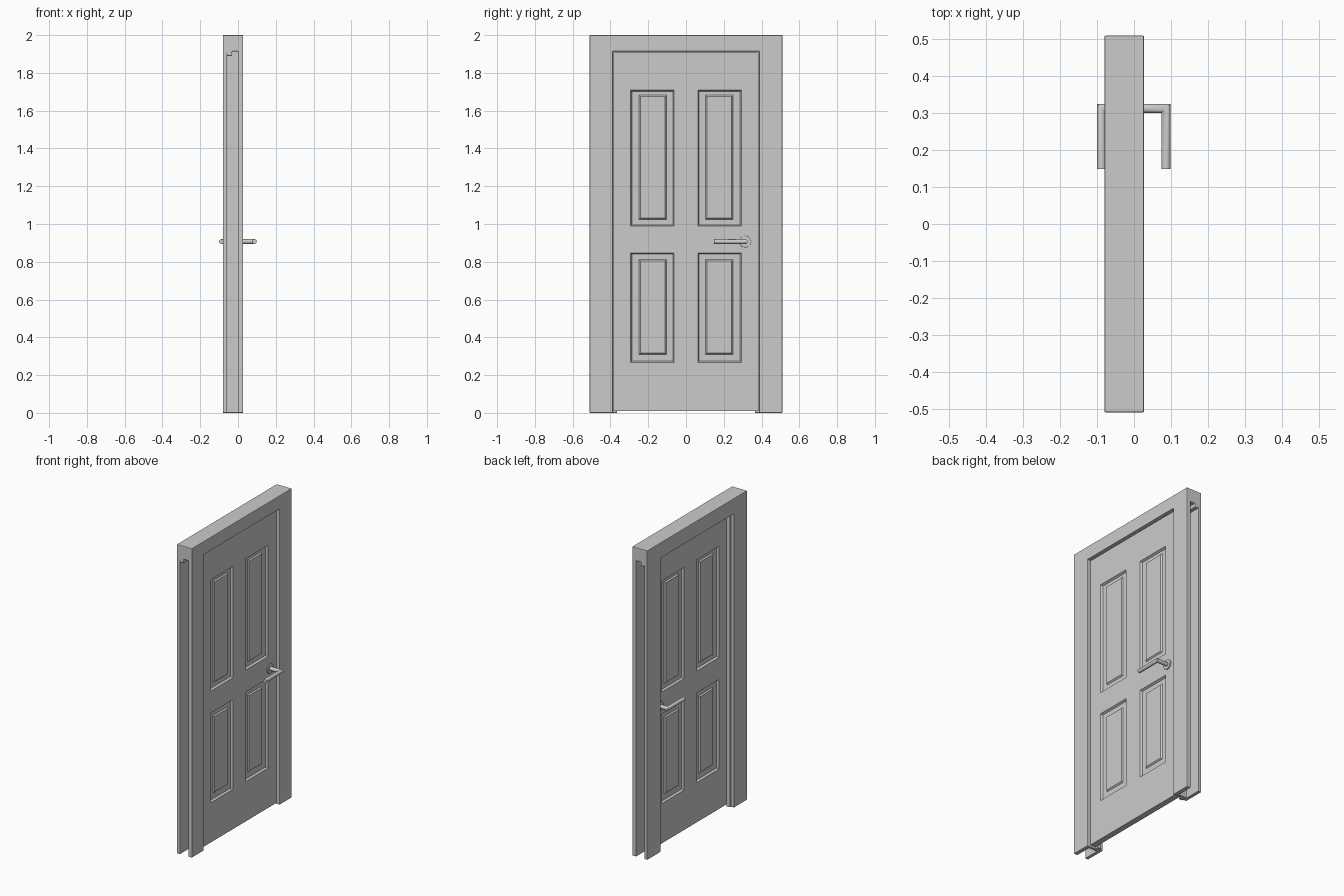
import bpy, bmesh, math

if "Cube" in bpy.data.objects:
    bpy.data.objects.remove(bpy.data.objects["Cube"])


def make_object(name, bm, bevel=0.0):
    bmesh.ops.recalc_face_normals(bm, faces=bm.faces[:])
    mesh = bpy.data.meshes.new(name)
    bm.to_mesh(mesh)
    bm.free()
    obj = bpy.data.objects.new(name, mesh)
    bpy.context.collection.objects.link(obj)
    if bevel:
        mod = obj.modifiers.new("edge_rounding", 'BEVEL')
        mod.width = bevel
        mod.segments = 2
        mod.limit_method = 'ANGLE'
    return obj


def shade(obj):
    bpy.ops.object.select_all(action='DESELECT')
    obj.select_set(True)
    bpy.context.view_layer.objects.active = obj
    bpy.ops.object.shade_smooth_by_angle(angle=math.radians(35))


def extrude_profile(name, start, end, bevel):
    """Solid between two matching outlines."""
    bm = bmesh.new()
    a = [bm.verts.new(p) for p in start]
    b = [bm.verts.new(p) for p in end]
    n = len(a)
    bm.faces.new(a)
    bm.faces.new(b)
    for i in range(n):
        j = (i + 1) % n
        bm.faces.new((a[i], a[j], b[j], b[i]))
    return make_object(name, bm, bevel)


# Side jambs: casings front and back, rebate and stop, channel open outward
jamb = [(0.027, 0.51), (0.027, 0.387), (-0.032, 0.387), (-0.032, 0.365),
        (-0.058, 0.365), (-0.058, 0.375), (-0.08, 0.375), (-0.08, 0.51),
        (-0.058, 0.51), (-0.058, 0.405), (0.0, 0.405), (0.0, 0.51)]
for name, s in (("left_jamb", -1), ("right_jamb", 1)):
    extrude_profile(name, [(x, s * y, 0) for x, y in jamb],
                    [(x, s * y, 1.95) for x, y in jamb], 0.003)

# Header across the top with the same stepped stop
head = [(0.027, 2.0), (0.027, 1.914), (-0.032, 1.914), (-0.032, 1.89),
        (-0.058, 1.89), (-0.058, 1.90), (-0.08, 1.90), (-0.08, 2.0)]
extrude_profile("frame_header", [(x, -0.51, z) for x, z in head],
                [(x, 0.51, z) for x, z in head], 0.003)

# Door leaf, cut into a grid so the panels can be sunk on both sides
BACK, FRONT = -0.030, 0.008
panel_rows = [((0.267, 0.847), (0.31, 0.812)), ((0.989, 1.709), (1.024, 1.683))]
panel_y, field_y = (0.063, 0.294), (0.103, 0.249)

bm = bmesh.new()
bmesh.ops.create_cube(bm, size=1)
for v in bm.verts:
    v.co = (FRONT if v.co.x > 0 else BACK, math.copysign(0.383, v.co.y),
            1.909 if v.co.z > 0 else 0.01)
cuts = [((0, s * y, 0), (0, 1, 0)) for s in (-1, 1) for y in panel_y]
cuts += [((0, 0, z), (0, 0, 1)) for outer, _ in panel_rows for z in outer]
for co, no in cuts:
    geom = bm.verts[:] + bm.edges[:] + bm.faces[:]
    bmesh.ops.bisect_plane(bm, geom=geom, plane_co=co, plane_no=no)
bm.normal_update()


def ring(face, ys, zs, x):
    """Extrude a panel face onto a new rectangle at depth x."""
    c = face.calc_center_median()
    new = bmesh.ops.extrude_discrete_faces(bm, faces=[face])['faces'][0]
    for v in new.verts:
        v.co = (x, ys[v.co.y > c.y], zs[v.co.z > c.z])
    return new


def shrink(r, d):
    return (r[0] + d, r[1] - d)


for f in [f for f in bm.faces if abs(f.normal.x) > 0.9]:
    c = f.calc_center_median()
    if not panel_y[0] < abs(c.y) < panel_y[1]:
        continue
    for outer, inner in panel_rows:
        if outer[0] < c.z < outer[1]:
            s = 1 if c.x > (FRONT + BACK) / 2 else -1
            x = FRONT if s > 0 else BACK
            flip = lambda r: r if c.y > 0 else (-r[1], -r[0])
            oy, iy = flip(panel_y), flip(field_y)
            f = ring(f, shrink(oy, 0.007), shrink(outer, 0.007), x - s * 0.013)
            f = ring(f, iy, inner, x - s * 0.013)
            f = ring(f, shrink(iy, 0.007), shrink(inner, 0.007), x - s * 0.005)
            break
make_object("door_leaf", bm)

# Lever handles with mitred elbow and round rose, one on each side
N, R, HY, HZ = 24, 0.0125, 0.313, 0.907
angles = [2 * math.pi * i / N for i in range(N)]
for side, s, face, xc in (("front", 1, FRONT, 0.0865), ("back", -1, BACK, -0.0875)):
    bm = bmesh.new()
    rings = []
    for k in range(3):
        rings.append([bm.verts.new((
            face if k == 0 else xc + s * R * math.cos(a),
            0.149 if k == 2 else HY + R * math.cos(a),
            HZ + R * math.sin(a))) for a in angles])
    for a, b in zip(rings, rings[1:]):
        for i in range(N):
            j = (i + 1) % N
            bm.faces.new((a[i], a[j], b[j], b[i]))
    bm.faces.new(rings[0])
    bm.faces.new(rings[-1])
    shade(make_object(side + "_lever", bm))

    circle = [(HY + 0.031 * math.cos(a), HZ + 0.031 * math.sin(a)) for a in angles]
    shade(extrude_profile(side + "_handle_rose", [(face, y, z) for y, z in circle],
                          [(face + s * 0.007, y, z) for y, z in circle], 0.001))
